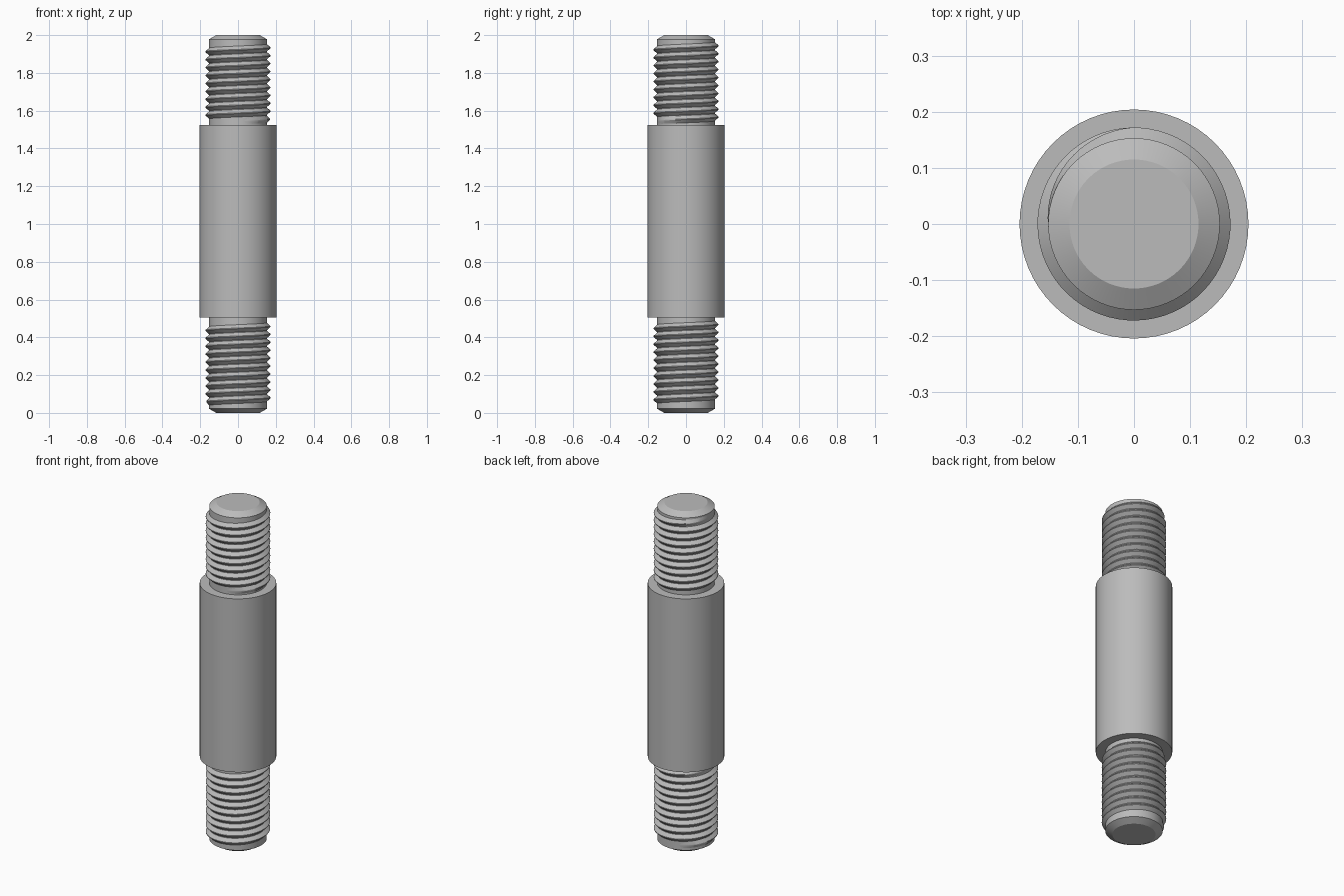
import bpy, bmesh, math

cube = bpy.data.objects.get("Cube")
if cube:
    bpy.data.objects.remove(cube, do_unlink=True)

SEG = 64             # sides around the rod
CORE, CREST = 0.153, 0.172
BODY = 0.204
PITCH = 0.042

steel = bpy.data.materials.new("grey_steel")
steel.use_nodes = True
GREY = (0.5, 0.5, 0.5, 1)
steel.diffuse_color = GREY
steel.node_tree.nodes["Principled BSDF"].inputs["Base Color"].default_value = GREY


def finish(name, bm):
    bmesh.ops.recalc_face_normals(bm, faces=bm.faces)
    mesh = bpy.data.meshes.new(name)
    bm.to_mesh(mesh)
    bm.free()
    obj = bpy.data.objects.new(name, mesh)
    bpy.context.collection.objects.link(obj)
    mesh.materials.append(steel)
    bpy.ops.object.select_all(action="DESELECT")
    obj.select_set(True)
    bpy.context.view_layer.objects.active = obj
    bpy.ops.object.shade_smooth_by_angle(angle=math.radians(20))
    return obj


def lathe(name, profile):
    """Turn a (radius, height) profile around z and cap both ends."""
    bm = bmesh.new()
    rings = [[bm.verts.new((r * math.cos(math.tau * i / SEG),
                            r * math.sin(math.tau * i / SEG), z))
              for i in range(SEG)] for r, z in profile]
    for a, b in zip(rings, rings[1:]):
        for i in range(SEG):
            j = (i + 1) % SEG
            bm.faces.new((a[i], a[j], b[j], b[i]))
    bm.faces.new(rings[0])
    bm.faces.new(rings[-1])
    return finish(name, bm)


def thread(name, z0, z1):
    """Right-handed V ridge wound on the core, fading out at both ends."""
    bm = bmesh.new()
    turns = (z1 - z0) / PITCH - 1
    steps = round(turns * SEG)
    half = PITCH * 0.49
    start = math.pi - math.tau * turns
    rows = []
    for s in range(steps + 1):
        ang = start + math.tau * s / SEG
        z = z0 + PITCH / 2 + PITCH * s / SEG
        fade = min(1, 4 * s / SEG, 4 * (steps - s) / SEG)
        tip = CORE + (CREST - CORE) * fade
        rows.append([bm.verts.new((r * math.cos(ang), r * math.sin(ang), z + dz))
                     for r, dz in ((CORE - 0.001, -half), (tip, -0.002),
                                   (tip, 0.002), (CORE - 0.001, half))])
    for a, b in zip(rows, rows[1:]):
        for k in range(4):
            n = (k + 1) % 4
            bm.faces.new((a[k], a[n], b[n], b[k]))
    bm.faces.new(rows[0])
    bm.faces.new(rows[-1])
    return finish(name, bm)


# thick plain shank and the two stepped, chamfered ends
lathe("rod", [(0.115, 0), (CORE, 0.022), (CORE, 0.505), (BODY, 0.505),
              (BODY, 1.525), (CORE, 1.525), (CORE, 1.978), (0.115, 2)])

# wound threads
thread("lower_thread", 0.03, 0.50)
thread("upper_thread", 1.525, 1.975)
